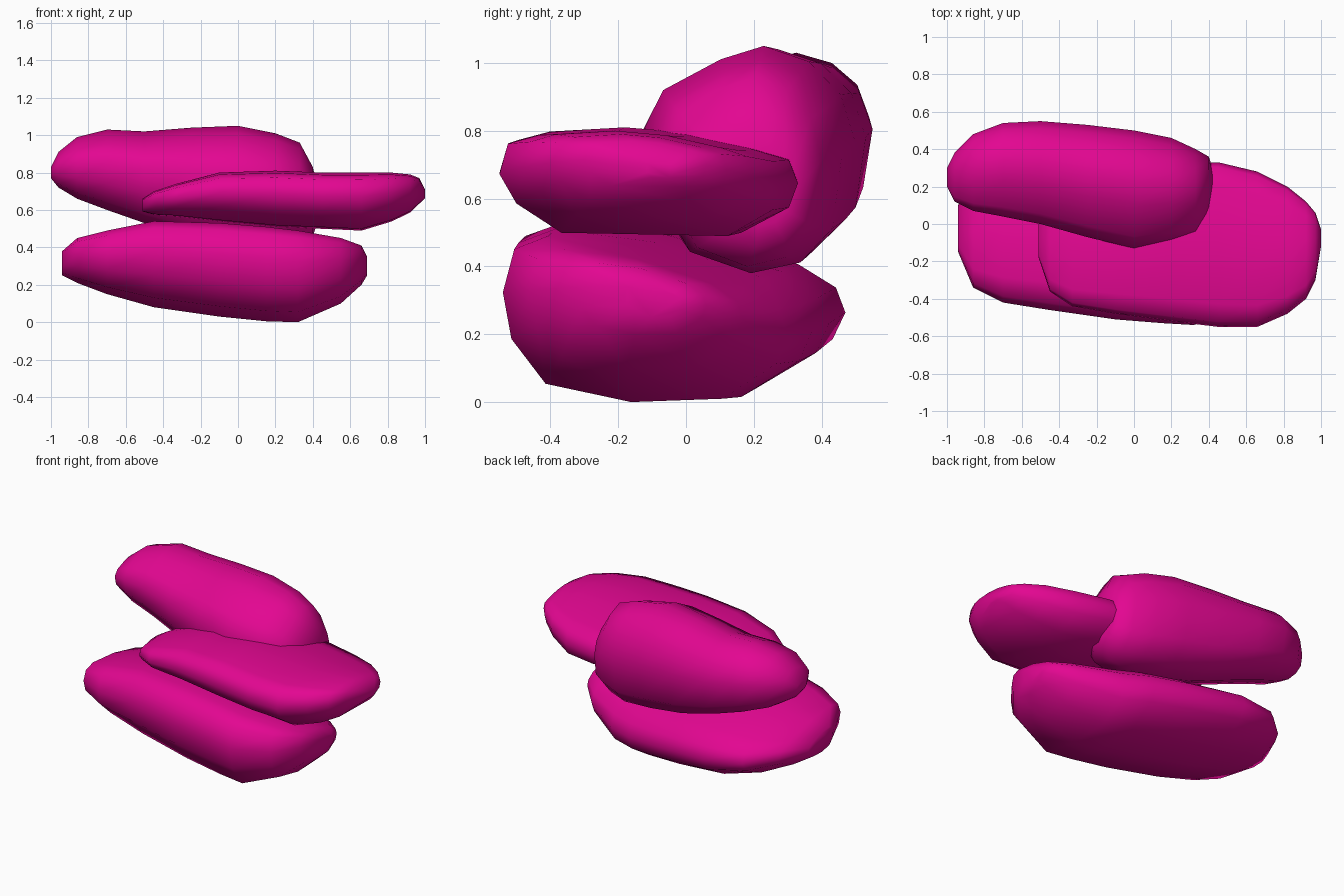
import bpy
import bmesh

# Remove the default cube
default_cube = bpy.data.objects.get("Cube")
if default_cube:
    bpy.data.objects.remove(default_cube, do_unlink=True)

# Single shared colour
magenta = bpy.data.materials.new("magenta")
magenta.use_nodes = True
magenta_colour = (0.77, 0.002, 0.285, 1.0)
magenta.diffuse_color = magenta_colour
magenta.node_tree.nodes["Principled BSDF"].inputs["Base Color"].default_value = magenta_colour


def build_pebble(name, profile, stations):
    """Loft a unit cross-section through stations of (x, front, back, bottom, top)."""
    mesh = bpy.data.meshes.new(name)
    bm = bmesh.new()
    rings = []
    for x, front, back, bottom, top in stations:
        ring = []
        for across, up in profile:
            y = front + across * (back - front)
            z = bottom + up * (top - bottom)
            ring.append(bm.verts.new((x, y, z)))
        rings.append(ring)

    # Skin between neighbouring rings, then close both ends
    count = len(profile)
    for ring, following in zip(rings, rings[1:]):
        for i in range(count):
            j = (i + 1) % count
            bm.faces.new((ring[i], ring[j], following[j], following[i]))
    bm.faces.new(rings[0])
    bm.faces.new(rings[-1])
    bmesh.ops.recalc_face_normals(bm, faces=bm.faces[:])
    for face in bm.faces:
        face.smooth = True
    bm.to_mesh(mesh)
    bm.free()

    mesh.materials.append(magenta)
    pebble = bpy.data.objects.new(name, mesh)
    bpy.context.scene.collection.objects.link(pebble)
    return pebble


# Lower pebble: blunt front, back edge receding towards the left end
lower_profile = [
    (0, .66), (.04, .92), (.16, 1), (.5, .92), (.85, .71), (.97, .56),
    (1, .4), (.96, .23), (.77, .02), (.45, 0), (.15, .11), (.03, .38),
]
lower_stations = [
    (-.94, -.15, .1, .25, .38),
    (-.86, -.34, .28, .21, .45),
    (-.7, -.42, .43, .15, .49),
    (-.45, -.46, .47, .08, .54),
    (-.1, -.51, .42, .03, .53),
    (.15, -.53, .37, .005, .51),
    (.32, -.54, .3, 0, .49),
    (.55, -.46, .17, .1, .45),
    (.66, -.32, .06, .2, .41),
    (.69, -.18, -.01, .25, .35),
]
build_pebble("lower_pebble", lower_profile, lower_stations)

# Middle pebble: broad and flat
middle_profile = [
    (0, .6), (.03, .88), (.14, .96), (.4, 1), (.62, .95), (.85, .82),
    (.97, .72), (1, .5), (.97, .27), (.81, .03), (.22, .06), (.06, .33),
]
middle_stations = [
    (-.51, -.18, 0, .59, .66),
    (-.45, -.36, .1, .57, .7),
    (-.33, -.44, .2, .56, .74),
    (-.1, -.48, .29, .53, .8),
    (.2, -.52, .33, .5, .81),
    (.45, -.55, .33, .49, .8),
    (.66, -.55, .28, .48, .8),
    (.82, -.48, .2, .53, .8),
    (.92, -.4, .12, .58, .79),
    (.97, -.3, .06, .63, .77),
    (1, -.12, -.03, .66, .71),
]
build_pebble("middle_pebble", middle_profile, middle_stations)

# Upper pebble: tall, leaning back, tapering to one side
upper_profile = [
    (0, .61), (.1, .8), (.37, .94), (.57, 1), (.78, .93), (.93, .78),
    (1, .56), (.95, .21), (.78, .05), (.52, 0), (.2, .1), (.05, .33),
]
upper_stations = [
    (-1, .2, .3, .77, .83),
    (-.96, .12, .38, .72, .91),
    (-.86, .07, .48, .66, .99),
    (-.7, .04, .54, .6, 1.03),
    (-.5, 0, .55, .53, 1.02),
    (-.25, -.07, .53, .45, 1.04),
    (0, -.13, .5, .4, 1.05),
    (.2, -.1, .46, .38, 1.01),
    (.33, -.06, .4, .4, .96),
    (.4, .04, .36, .46, .83),
    (.42, .12, .3, .52, .74),
]
build_pebble("upper_pebble", upper_profile, upper_stations)
